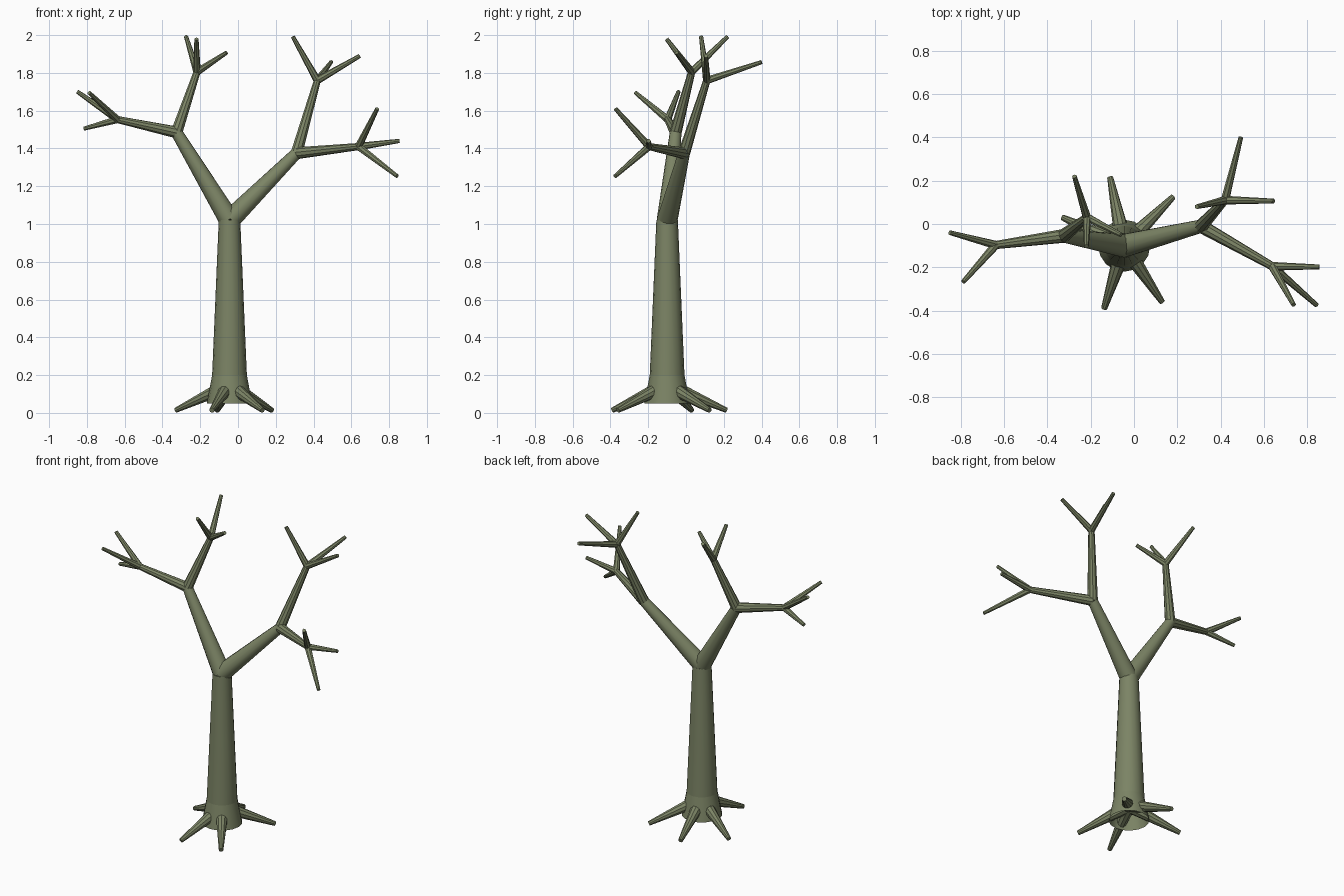
import bpy, bmesh, math
from mathutils import Vector

if "Cube" in bpy.data.objects:
    bpy.data.objects.remove(bpy.data.objects["Cube"])

bark = bpy.data.materials.new("bark")
bark.diffuse_color = (0.20, 0.23, 0.13, 1)
bark.use_nodes = True
bark.node_tree.nodes["Principled BSDF"].inputs["Base Color"].default_value = bark.diffuse_color


def limb(name, a, b, r1, r2, sides, cap_start=True):
    """Tapered round limb from point a to point b."""
    a, b = Vector(a), Vector(b)
    bm = bmesh.new()
    bmesh.ops.create_cone(bm, cap_ends=True, segments=sides, radius1=r1,
                          radius2=r2, depth=(b - a).length)
    if not cap_start:
        low = [f for f in bm.faces if len(f.verts) == sides and f.calc_center_median().z < 0]
        bmesh.ops.delete(bm, geom=low, context='FACES_ONLY')
    me = bpy.data.meshes.new(name)
    bm.to_mesh(me)
    bm.free()
    me.materials.append(bark)
    ob = bpy.data.objects.new(name, me)
    bpy.context.collection.objects.link(ob)
    ob.location = (a + b) / 2
    ob.rotation_mode = 'QUATERNION'
    ob.rotation_quaternion = Vector((0, 0, 1)).rotation_difference(b - a)
    bpy.context.view_layer.objects.active = ob
    ob.select_set(True)
    bpy.ops.object.shade_smooth_by_angle(angle=math.radians(35))
    ob.select_set(False)
    return ob


CX, CY = -0.045, -0.10

# Trunk with a flared, open foot
trunk = limb("trunk", (CX, CY, 0.2), (CX, CY, 1.02), 0.092, 0.057, 16, False)
foot = limb("trunk_foot", (CX, CY, 0.05), (CX, CY, 0.2), 0.12, 0.092, 16, False)
top = [p for p in foot.data.polygons if len(p.vertices) == 16]
bm = bmesh.new()
bm.from_mesh(foot.data)
bmesh.ops.delete(bm, geom=[f for f in bm.faces if len(f.verts) == 16], context='FACES_ONLY')
bm.to_mesh(foot.data)
bm.free()

# Roots spreading from the trunk core
root_tips = [(-0.11, 0.215), (0.18, 0.125), (-0.33, 0.03), (-0.138, -0.39), (0.13, -0.36)]
for i, (x, y) in enumerate(root_tips):
    limb(f"root_{i + 1}", (CX, CY, 0.15), (x, y, 0.014), 0.042, 0.014, 10)

# Branch tree: main branch end -> sub branch ends -> twig tips
tree = {
    (-0.325, -0.055, 1.485): {
        (-0.638, -0.097, 1.553): [(-0.85, -0.04, 1.70), (-0.788, -0.267, 1.695), (-0.815, -0.05, 1.505)],
        (-0.217, 0.03, 1.805): [(-0.275, 0.22, 1.992), (-0.22, -0.103, 1.98), (-0.06, -0.05, 1.908)],
    },
    (0.31, -0.01, 1.375): {
        (0.638, -0.195, 1.41): [(0.855, -0.198, 1.44), (0.843, -0.375, 1.253), (0.737, -0.373, 1.61)],
        (0.42, 0.11, 1.76): [(0.29, 0.08, 1.992), (0.645, 0.106, 1.89), (0.493, 0.4, 1.857)],
    },
}
for side, (fork, subs) in zip(("left", "right"), tree.items()):
    limb(f"{side}_branch", (CX, CY, 1.02), fork, 0.055, 0.031, 12)
    for j, (knot, tips) in enumerate(subs.items()):
        limb(f"{side}_sub_branch_{j + 1}", fork, knot, 0.032, 0.019, 10)
        for k, tip in enumerate(tips):
            limb(f"{side}_twig_{j + 1}_{k + 1}", knot, tip, 0.020, 0.011, 8)
